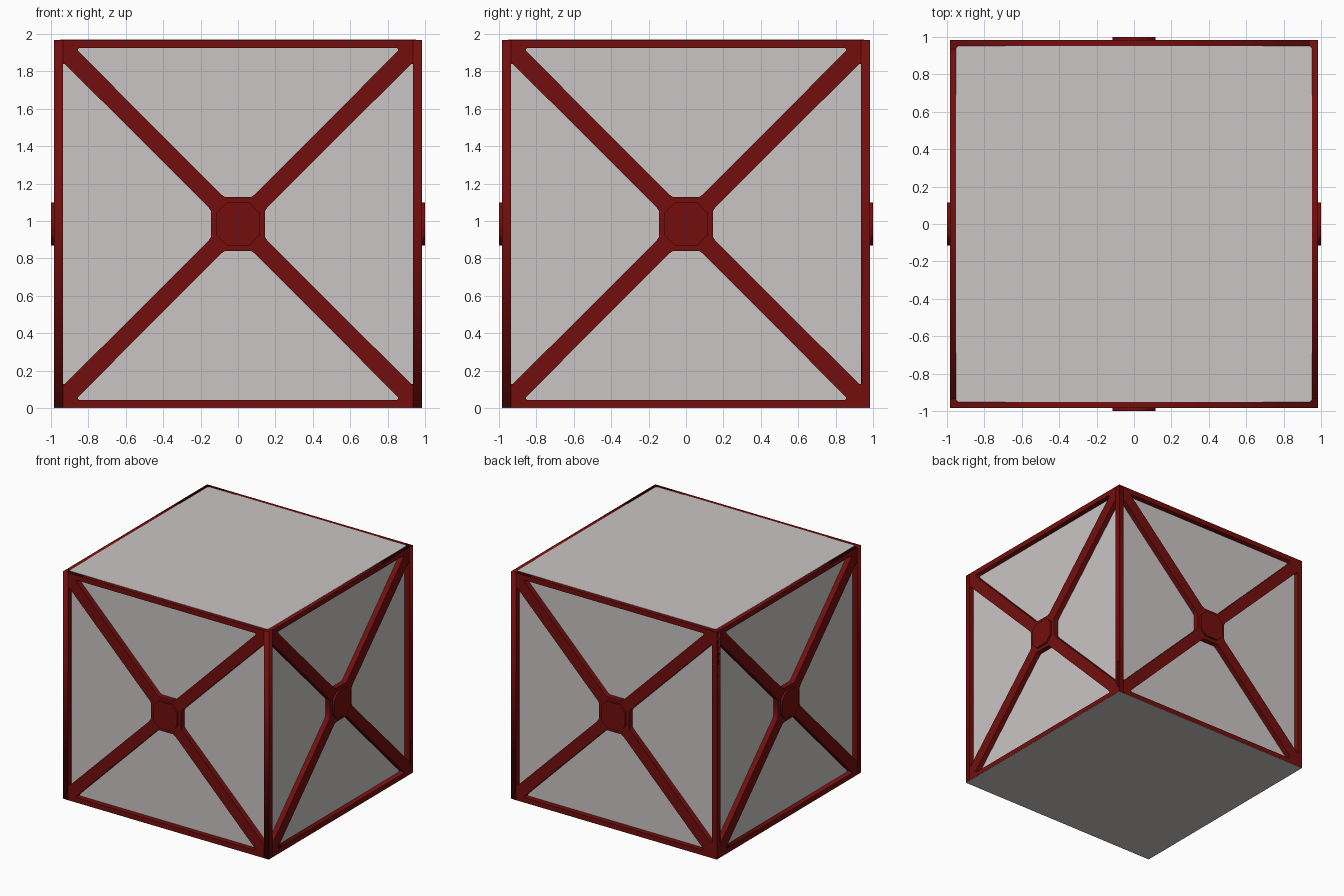
import bpy, bmesh
from math import pi
from mathutils import Matrix

if "Cube" in bpy.data.objects:
    bpy.data.objects.remove(bpy.data.objects["Cube"])

H = 0.984      # half size of the cube frame
IN = 0.94      # recessed wall plane and inner edge of frame


def material(name, rgb):
    m = bpy.data.materials.new(name)
    m.diffuse_color = (*rgb, 1)
    m.use_nodes = True
    m.node_tree.nodes["Principled BSDF"].inputs["Base Color"].default_value = m.diffuse_color
    return m


RED = material("dark red", (0.17, 0.0045, 0.004))
GREY = material("warm light grey", (0.585, 0.56, 0.55))


def box(name, half, z0, z1, mat, cut=0.0):
    """Square slab, optionally with its vertical corners trimmed."""
    c = cut
    a = half
    pts = [(-a, -a), (a, -a), (a, a), (-a, a)]
    if c:
        pts = [(c - a, -a), (a - c, -a), (a, c - a), (a, a - c),
               (a - c, a), (c - a, a), (-a, a - c), (-a, c - a)]
    bm = bmesh.new()
    lo = [bm.verts.new((x, y, z0)) for x, y in pts]
    hi = [bm.verts.new((x, y, z1)) for x, y in pts]
    bm.faces.new(lo[::-1])
    bm.faces.new(hi)
    n = len(pts)
    for i in range(n):
        j = (i + 1) % n
        bm.faces.new((lo[i], lo[j], hi[j], hi[i]))
    me = bpy.data.meshes.new(name)
    bm.to_mesh(me)
    bm.free()
    me.materials.append(mat)
    ob = bpy.data.objects.new(name, me)
    bpy.context.collection.objects.link(ob)
    return ob


def plate_mesh(name, loops, thick):
    """Flat filled outline with holes, extruded to a solid plate."""
    cu = bpy.data.curves.new(name, 'CURVE')
    cu.dimensions = '2D'
    cu.fill_mode = 'BOTH'
    cu.extrude = thick / 2
    for pts in loops:
        s = cu.splines.new('POLY')
        s.points.add(len(pts) - 1)
        for p, (x, y) in zip(s.points, pts):
            p.co = (x, y, 0, 1)
        s.use_cyclic_u = True
    ob = bpy.data.objects.new(name + "_outline", cu)
    bpy.context.collection.objects.link(ob)
    dg = bpy.context.evaluated_depsgraph_get()
    me = bpy.data.meshes.new_from_object(ob.evaluated_get(dg))
    bpy.data.objects.remove(ob)
    me.materials.clear()
    me.materials.append(RED)
    return me


def turn(pts, k):
    for _ in range(k):
        pts = [(-y, x) for x, y in pts]
    return pts


def on_sides(name, me, depth):
    """Place a plate, centred at the given depth, on all four sides."""
    for k, side in enumerate(("front", "right", "back", "left")):
        ob = bpy.data.objects.new(side + "_" + name, me)
        ob.matrix_world = (Matrix.Rotation(k * pi / 2, 4, 'Z')
                           @ Matrix.Translation((0, -depth, H))
                           @ Matrix.Rotation(pi / 2, 4, 'X'))
        bpy.context.collection.objects.link(ob)


# grey core: recessed walls, top panel and floor
box("walls", IN, 0.005, 1.95, GREY)
box("top_panel", 0.952, 1.94, 2 * H + 0.002, GREY, 0.012)
box("floor_panel", H - 0.001, -0.0, 0.003, GREY)

# side frames: square border and cross braces left by four openings
half = [(0.07, 0.145), (0.09, 0.158), (0.848, 0.918), (0.857, 0.93), (0.852, IN)]
opening = half + [(-x, y) for x, y in half[::-1]]
border = [(-H, 0.002 - H), (H, 0.002 - H), (H, H), (-H, H)]
frame = plate_mesh("frame", [border] + [turn(opening, k) for k in range(4)], H - IN + 0.004)
on_sides("frame", frame, (H + IN - 0.004) / 2)

# hub caps with notched corners, in two shallow steps
corner = [(0.115, 0.06), (0.098, 0.078), (0.078, 0.098), (0.06, 0.115)]
cap = sum((turn(corner, k) for k in range(4)), [])
on_sides("hub_cap", plate_mesh("hub_cap", [cap], 0.04), 0.98)
